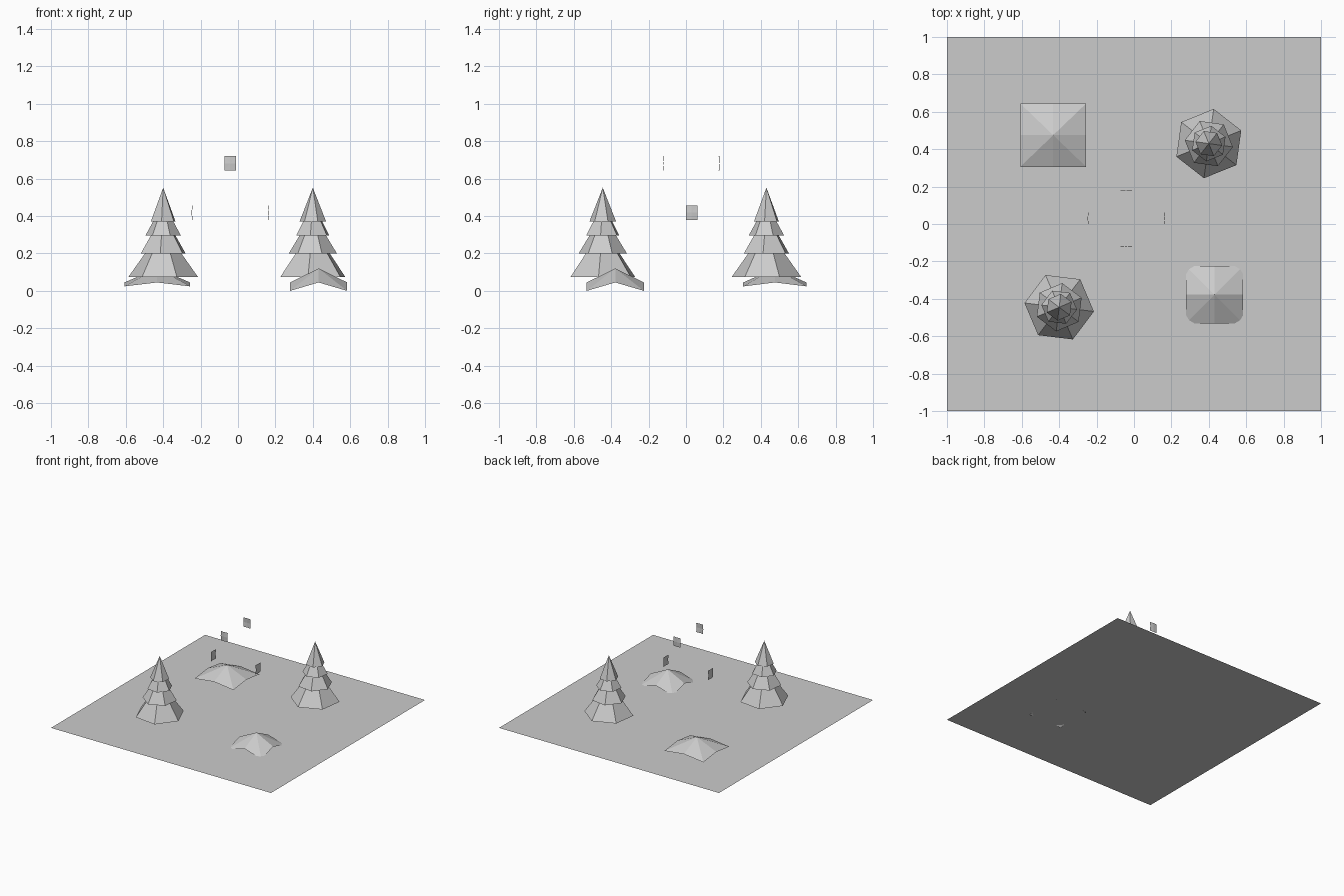
import bpy, bmesh
from math import cos, sin, radians

if "Cube" in bpy.data.objects:
    bpy.data.objects.remove(bpy.data.objects["Cube"])


def make(name, verts, faces):
    me = bpy.data.meshes.new(name)
    me.from_pydata(verts, [], faces)
    ob = bpy.data.objects.new(name, me)
    bpy.context.collection.objects.link(ob)
    bm = bmesh.new()
    bm.from_mesh(me)
    bmesh.ops.recalc_face_normals(bm, faces=bm.faces)
    bm.to_mesh(me)
    bm.free()
    return ob


def tree(name, cx, cy, turn):
    # rings from the bottom skirt up: (radius, height, twist)
    rings = [(0.187, 0.075, 0), (0.098, 0.20, 0),
             (0.130, 0.20, 30), (0.072, 0.295, 30),
             (0.096, 0.295, 0), (0.055, 0.37, 0),
             (0.072, 0.37, 30)]
    n = 6
    verts = [(cx + r * cos(radians(turn + tw + 60 * i)),
              cy + r * sin(radians(turn + tw + 60 * i)), z)
             for r, z, tw in rings for i in range(n)]
    faces = [(k * n + i, k * n + (i + 1) % n, (k + 1) * n + (i + 1) % n, (k + 1) * n + i)
             for k in range(len(rings) - 1) for i in range(n)]
    verts.append((cx, cy, 0.552))
    last = (len(rings) - 1) * n
    faces += [(last + i, last + (i + 1) % n, len(verts) - 1) for i in range(n)]
    make(name, verts, faces)


RIM = [(-1, -1), (0, -1), (1, -1), (1, 0), (1, 1), (0, 1), (-1, 1), (-1, 0)]
FAN = [(i, (i + 1) % 8, 8) for i in range(8)]


def mound(name, cx, cy, hx, hy, corner, mid, peak):
    verts = [(cx + a * hx, cy + b * hy, corner if a * b else mid) for a, b in RIM]
    make(name, verts + [(cx, cy, peak)], FAN)


def panel(name, cx, cy, cz, nx, ny):
    # small upright square, slightly bulged outward
    def point(a, b, out):
        return (cx - ny * a * 0.031 + nx * out, cy + nx * a * 0.031 + ny * out, cz + b * 0.038)
    verts = [point(a, b, 0 if a * b else 0.003) for a, b in RIM] + [point(0, 0, 0.005)]
    ob = make(name, verts, FAN)
    if ob.data.polygons[0].normal.x * nx + ob.data.polygons[0].normal.y * ny < 0:
        ob.data.flip_normals()


# flat base
make("ground_plate", [(-1, -1, 0.013), (1, -1, 0.013), (1, 1, 0.013), (-1, 1, 0.013)], [(0, 1, 2, 3)])

# tiered trees
tree("front_left_tree", -0.40, -0.445, -7)
tree("back_right_tree", 0.40, 0.43, 22)

# mounds
mound("back_left_mound", -0.432, 0.475, 0.176, 0.169, 0.024, 0.045, 0.12)
mound("front_right_mound", 0.431, -0.378, 0.153, 0.153, 0.0, 0.045, 0.12)

# floating panels
panel("front_panel", -0.042, -0.117, 0.682, 0, -1)
panel("back_panel", -0.042, 0.175, 0.682, 0, 1)
panel("left_panel", -0.243, 0.03, 0.418, -1, 0)
panel("right_panel", 0.160, 0.03, 0.418, 1, 0)
